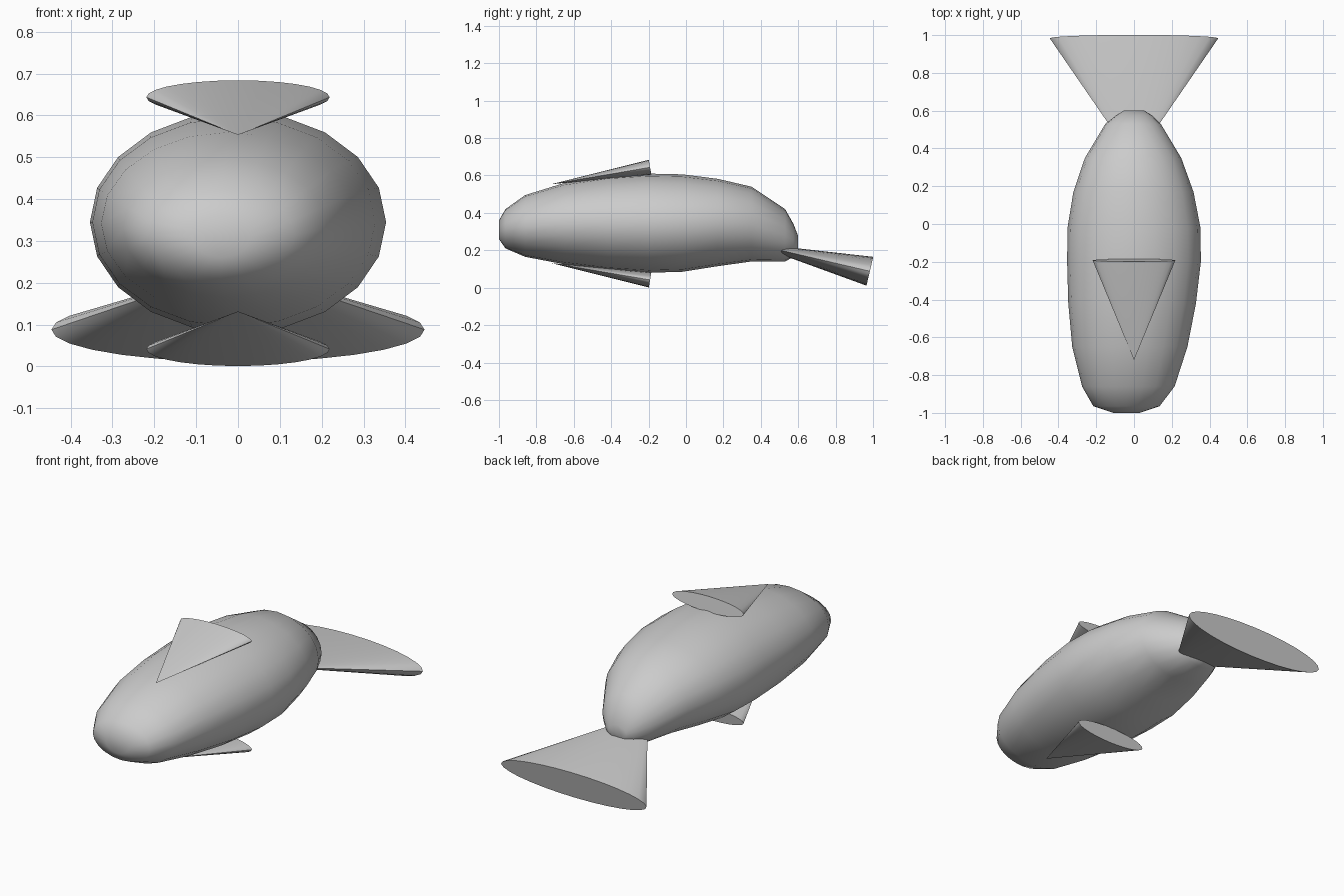
import bpy, bmesh
from math import sin, cos, pi
from mathutils import Vector

if "Cube" in bpy.data.objects:
    bpy.data.objects.remove(bpy.data.objects["Cube"])


def finish(name, bm, angle):
    bmesh.ops.recalc_face_normals(bm, faces=bm.faces)
    mesh = bpy.data.meshes.new(name)
    bm.to_mesh(mesh)
    bm.free()
    ob = bpy.data.objects.new(name, mesh)
    bpy.context.collection.objects.link(ob)
    bpy.ops.object.select_all(action='DESELECT')
    ob.select_set(True)
    bpy.context.view_layer.objects.active = ob
    bpy.ops.object.shade_smooth_by_angle(angle=angle)
    return ob


def loft(name, sections, sides):
    # each section: y, bottom z, top z, half width, centre x
    bm = bmesh.new()
    rings = []
    for y, lo, hi, w, cx in sections:
        ring = []
        for i in range(sides):
            a = 2 * pi * i / sides
            ring.append(bm.verts.new((cx + w * cos(a), y, (lo + hi) / 2 + (hi - lo) / 2 * sin(a))))
        rings.append(ring)
    for r, s in zip(rings, rings[1:]):
        for i in range(sides):
            j = (i + 1) % sides
            bm.faces.new((r[i], r[j], s[j], s[i]))
    bm.faces.new(rings[0])
    bm.faces.new(rings[-1])
    return finish(name, bm, 1.0)


def fin(name, apex, centre, half_w, half_h, sides=28):
    # flattened cone with its base square to its axis
    apex, centre = Vector(apex), Vector(centre)
    side = Vector((1, 0, 0))
    up = side.cross((centre - apex).normalized())
    bm = bmesh.new()
    tip = bm.verts.new(apex)
    ring = []
    for i in range(sides):
        a = 2 * pi * i / sides
        ring.append(bm.verts.new(centre + side * half_w * cos(a) + up * half_h * sin(a)))
    for i in range(sides):
        bm.faces.new((tip, ring[i], ring[(i + 1) % sides]))
    bm.faces.new(ring)
    return finish(name, bm, 0.7)


# Rounded fish body
loft("body", [
    (-1.00, 0.26, 0.36, 0.07, -0.04),
    (-0.965, 0.21, 0.42, 0.175, -0.04),
    (-0.86, 0.165, 0.495, 0.245, -0.03),
    (-0.65, 0.125, 0.56, 0.305, -0.022),
    (-0.42, 0.095, 0.595, 0.338, -0.01),
    (-0.20, 0.08, 0.61, 0.354, 0),
    (-0.02, 0.085, 0.606, 0.352, 0),
    (0.17, 0.115, 0.582, 0.318, -0.003),
    (0.35, 0.14, 0.54, 0.255, -0.005),
    (0.53, 0.14, 0.42, 0.147, -0.005),
    (0.575, 0.165, 0.34, 0.095, 0),
    (0.60, 0.20, 0.275, 0.055, 0),
], 20)

# Tail, then matching top and bottom fins mirrored about the body's middle
fin("tail_fin", (0, 0.335, 0.24), (0, 0.983, 0.088), 0.446, 0.079)
mid = 0.3425
for name, s in (("top_fin", 1), ("bottom_fin", -1)):
    fin(name, (0, -0.72, mid + s * 0.211), (0, -0.192, mid + s * 0.301), 0.219, 0.041)
